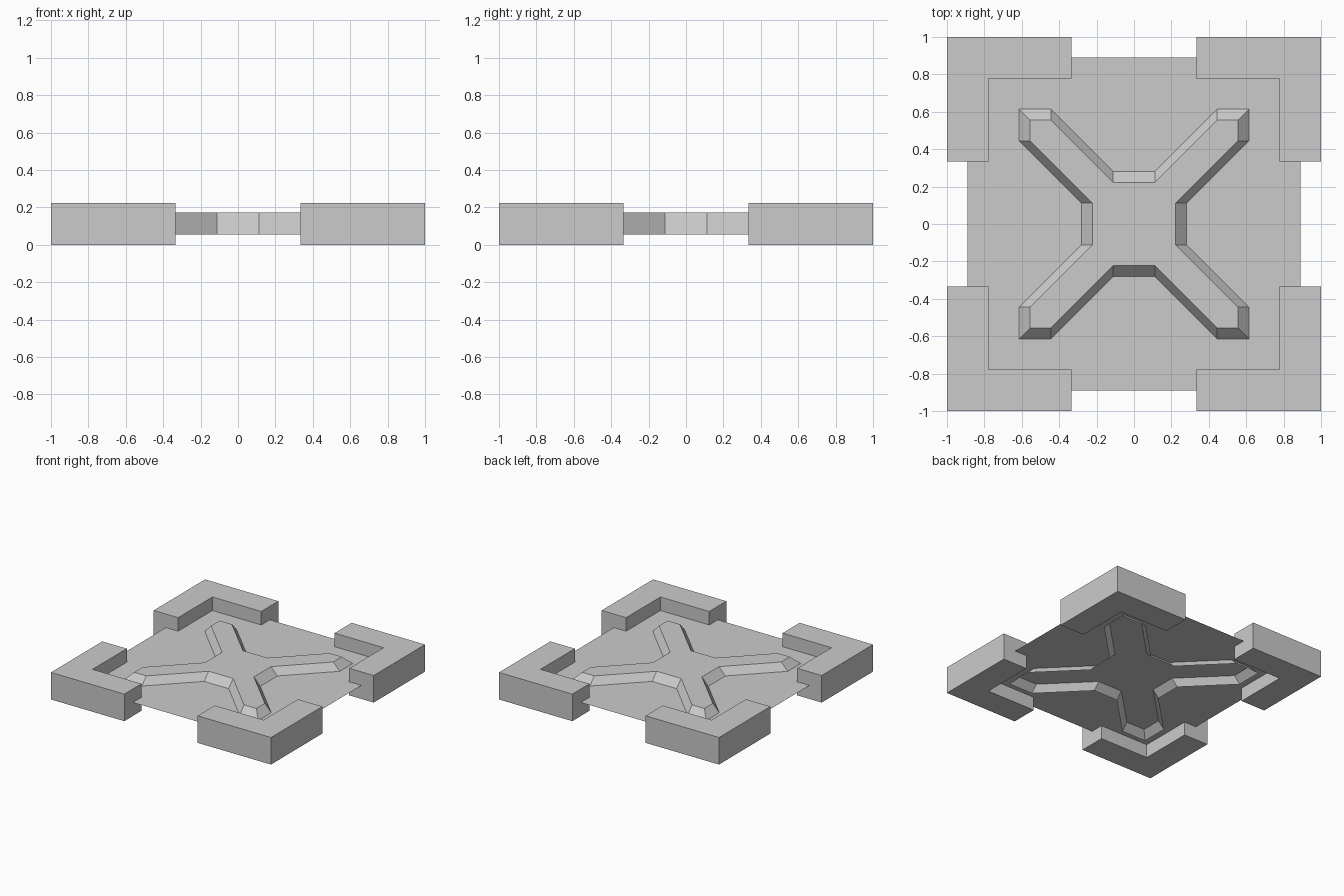
import bpy, bmesh

if "Cube" in bpy.data.objects:
    bpy.data.objects.remove(bpy.data.objects["Cube"])

U = 1 / 9  # design grid unit


def make_object(name, bm):
    mesh = bpy.data.meshes.new(name)
    bm.to_mesh(mesh)
    bm.free()
    obj = bpy.data.objects.new(name, mesh)
    bpy.context.collection.objects.link(obj)
    return obj


def rotated(points, turns):
    for _ in range(turns):
        points = [(-y, x) for x, y in points]
    return points


def loft(bm, low, high, z0, z1, bottom=True):
    a = [bm.verts.new((x, y, z0)) for x, y in low]
    b = [bm.verts.new((x, y, z1)) for x, y in high]
    n = len(a)
    for i in range(n):
        j = (i + 1) % n
        bm.faces.new((a[i], a[j], b[j], b[i]))
    bm.faces.new(b)
    if bottom:
        bm.faces.new(a[::-1])


# Four L-shaped corner blocks
corner = [(1, 1), (3 * U, 1), (3 * U, 7 * U), (7 * U, 7 * U), (7 * U, 3 * U), (1, 3 * U)]
for k, side in enumerate(("back_right", "back_left", "front_left", "front_right")):
    bm = bmesh.new()
    points = rotated(corner, k)
    loft(bm, points, points, 0, 2 * U)
    make_object("corner_block_" + side, bm)

# Thin floor sheet at mid height
bm = bmesh.new()
s = 8 * U
bm.faces.new([bm.verts.new((x, y, U)) for x, y in rotated([(s, s)], 0) + rotated([(s, s)], 1)
              + rotated([(s, s)], 2) + rotated([(s, s)], 3)])
make_object("floor_sheet", bm)


# Sloped cross through the sheet, open underneath
def cross(grow):
    r, v = 5 * U + grow, 2 * U + grow
    arm = [(v, U), (r, 4 * U), (r, r), (4 * U, r), (U, v)]
    return [p for k in range(4) for p in rotated(arm, k)]


bm = bmesh.new()
loft(bm, cross(U), cross(0), U / 2, 1.55 * U, bottom=False)
make_object("raised_cross", bm)
